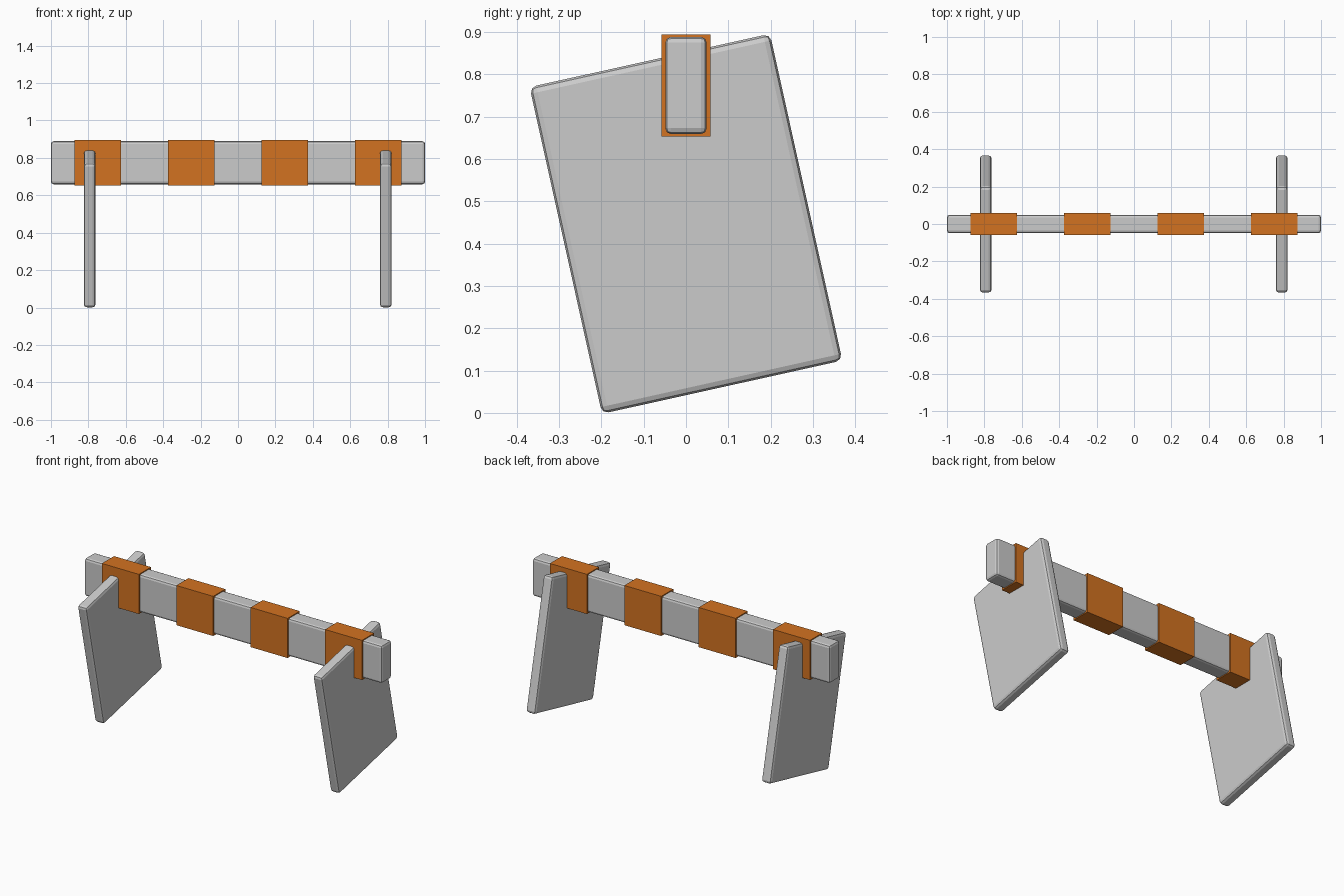
import bpy
from math import radians

if "Cube" in bpy.data.objects:
    bpy.data.objects.remove(bpy.data.objects["Cube"])

orange = bpy.data.materials.new("orange")
orange.diffuse_color = (0.65, 0.17, 0.015, 1)
orange.use_nodes = True
orange.node_tree.nodes["Principled BSDF"].inputs["Base Color"].default_value = orange.diffuse_color


def box(name, size, location, tilt=0, bevel=0, material=None):
    bpy.ops.mesh.primitive_cube_add(size=1, location=location)
    ob = bpy.context.object
    ob.name = name
    ob.scale = size
    bpy.ops.object.transform_apply(location=False, rotation=False, scale=True)
    ob.rotation_euler.x = tilt
    if bevel:
        mod = ob.modifiers.new("rounded_edges", 'BEVEL')
        mod.width = bevel
        mod.segments = 2
    if material:
        ob.data.materials.append(material)
    return ob


# Horizontal rail
box("rail", (2, 0.098, 0.23), (0, 0, 0.774), bevel=0.014)

# Tilted panel legs near both ends
for side, x in (("left", -0.793), ("right", 0.79)):
    box(side + "_leg", (0.063, 0.582, 0.791), (x, 0, 0.447),
        tilt=radians(12.5), bevel=0.016)

# Evenly spaced orange bands around the rail
for i in range(4):
    box(f"band_{i + 1}", (0.248, 0.116, 0.241), (-0.75 + 0.5 * i, 0, 0.774),
        material=orange)
